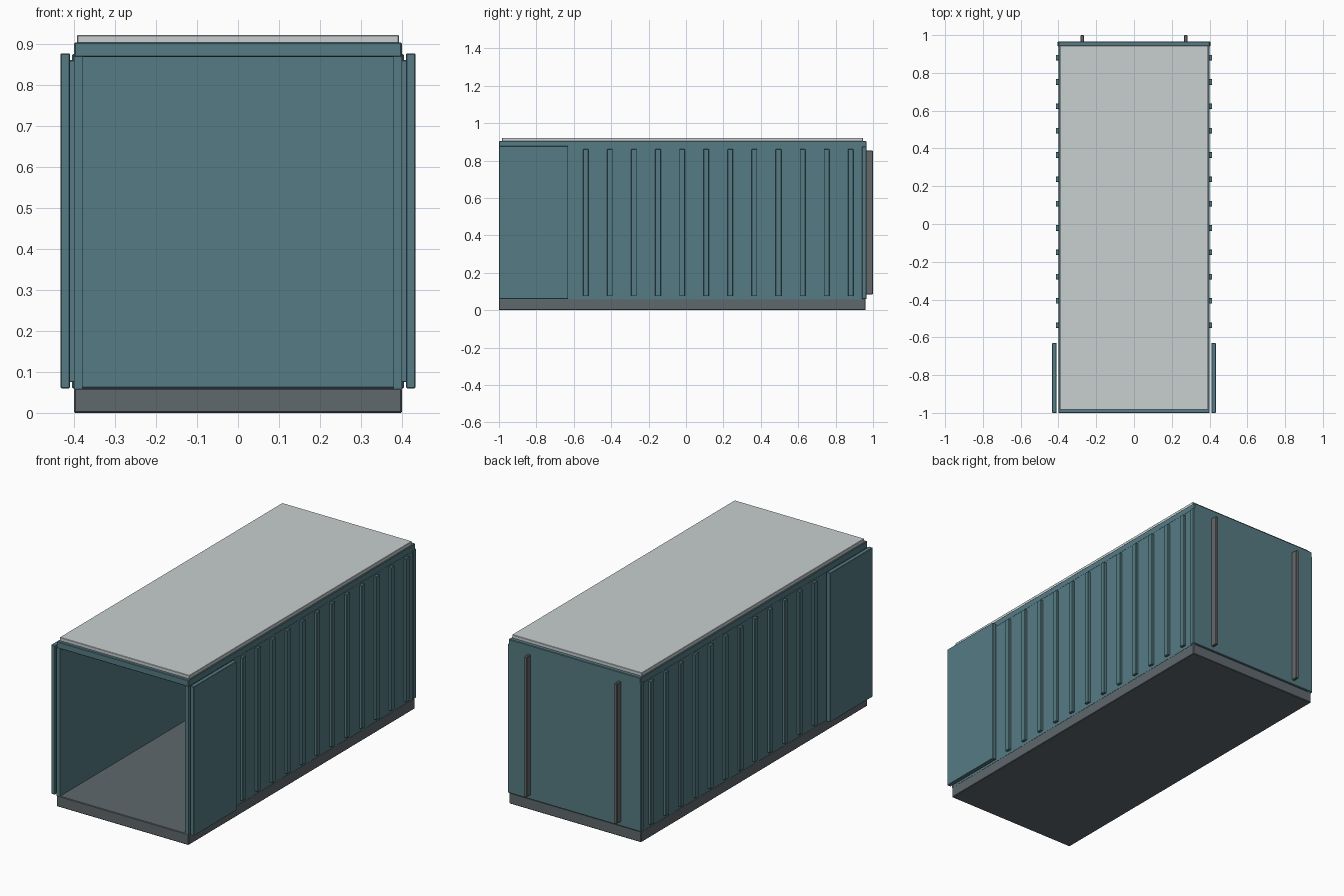
import bpy, bmesh

if "Cube" in bpy.data.objects:
    bpy.data.objects.remove(bpy.data.objects["Cube"])


def material(name, rgb):
    m = bpy.data.materials.new(name)
    m.diffuse_color = (*rgb, 1)
    m.use_nodes = True
    m.node_tree.nodes["Principled BSDF"].inputs["Base Color"].default_value = m.diffuse_color
    return m


teal = material("teal_paint", (0.093, 0.198, 0.227))
dark = material("dark_steel", (0.115, 0.138, 0.152))
pale = material("pale_roof", (0.58, 0.62, 0.63))
rod_grey = material("rod_steel", (0.13, 0.135, 0.14))


def box(name, x, y, z, mat, bevel=0.0):
    """Box from (min, max) ranges along each axis, with softened edges."""
    bm = bmesh.new()
    bmesh.ops.create_cube(bm, size=1)
    for v in bm.verts:
        v.co = [r[0] if c < 0 else r[1] for c, r in zip(v.co, (x, y, z))]
    me = bpy.data.meshes.new(name)
    bm.to_mesh(me)
    bm.free()
    me.materials.append(mat)
    ob = bpy.data.objects.new(name, me)
    bpy.context.collection.objects.link(ob)
    if bevel:
        mod = ob.modifiers.new("edge_bevel", 'BEVEL')
        mod.width, mod.segments = bevel, 1
    return ob


def pair(name, x, y, z, mat, bevel=0.0):
    """The same box on the right and left sides."""
    box(name + "_right", x, y, z, mat, bevel)
    box(name + "_left", (-x[1], -x[0]), y, z, mat, bevel)


# Floor, ceiling frame and roof sheet
box("floor_base", (-0.40, 0.40), (-1.0, 0.96), (0, 0.06), dark, 0.003)
box("ceiling", (-0.40, 0.40), (-1.0, 0.966), (0.868, 0.904), teal, 0.003)
box("roof_sheet", (-0.393, 0.393), (-0.983, 0.945), (0.902, 0.922), pale, 0.002)

# Side and back walls; the front is open
pair("side_wall", (0.38, 0.40), (-1.0, 0.96), (0.058, 0.87), teal)
box("back_wall", (-0.405, 0.405), (0.94, 0.966), (0.06, 0.876), teal, 0.003)

# Open doors folded back along the sides
pair("folded_door", (0.41, 0.433), (-1.0, -0.63), (0.06, 0.877), teal, 0.002)

# Vertical ribs behind the doors
for i in range(12):
    y = -0.536 + i * 0.1288
    pair(f"side_rib_{i + 1}", (0.395, 0.414), (y - 0.015, y + 0.015),
         (0.075, 0.861), teal, 0.002)

# Locking rods on the back
pair("locking_rod", (0.266, 0.282), (0.96, 1.0), (0.085, 0.853), rod_grey, 0.002)
